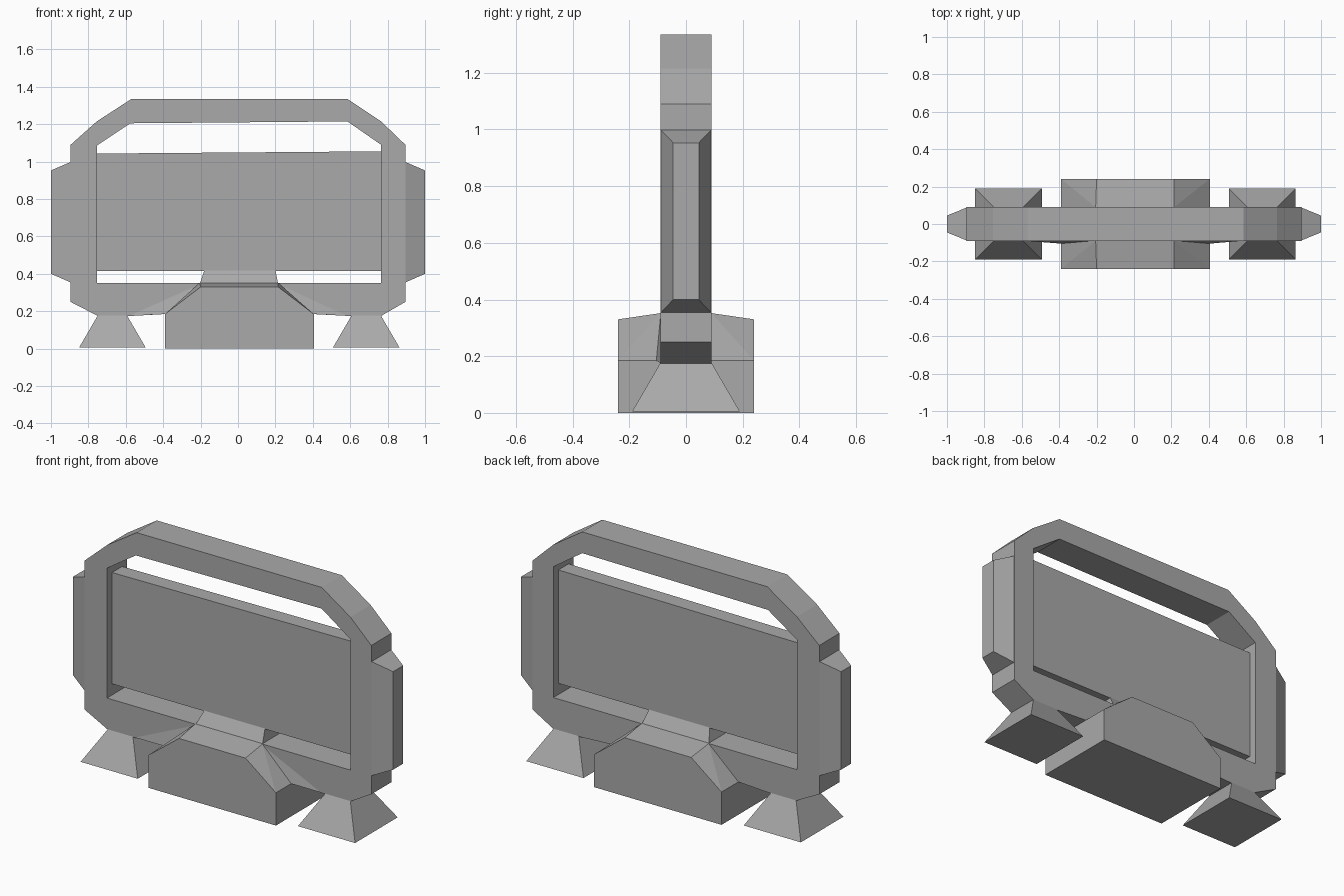
import bpy
import bmesh

cube = bpy.data.objects.get("Cube")
if cube:
    bpy.data.objects.remove(cube, do_unlink=True)

# Single flat colour
grey = bpy.data.materials.new("mid_grey")
grey.use_nodes = True
tone = (0.4, 0.4, 0.4, 1)
grey.diffuse_color = tone
grey.node_tree.nodes["Principled BSDF"].inputs["Base Color"].default_value = tone

HALF = 0.09   # half depth of the frame
THIN = 0.045  # half depth of the panel and side grips


def finish(name, bm):
    bmesh.ops.recalc_face_normals(bm, faces=bm.faces)
    mesh = bpy.data.meshes.new(name)
    bm.to_mesh(mesh)
    bm.free()
    mesh.materials.append(grey)
    obj = bpy.data.objects.new(name, mesh)
    bpy.context.collection.objects.link(obj)
    return obj


def hull(name, points):
    """Convex solid around the given points."""
    bm = bmesh.new()
    verts = [bm.verts.new(p) for p in points]
    bmesh.ops.convex_hull(bm, input=verts)
    bmesh.ops.dissolve_limit(bm, angle_limit=0.01, verts=bm.verts, edges=bm.edges)
    return finish(name, bm)


def slab(profile, depth):
    """Copy an x-z profile to both the front and the back."""
    return [(x, y, z) for x, z in profile for y in (-depth, depth)]


def rect(x0, x1, z, depth):
    return slab([(x0, z), (x1, z)], depth)


# Outer ring with a chamfered opening
outer = [(-0.57, 1.335), (0.585, 1.335), (0.765, 1.215), (0.895, 1.09),
         (0.895, 0.25), (0.765, 0.175), (0.59, 0.175), (0.4, 0.185),
         (-0.39, 0.185), (-0.57, 0.175), (-0.75, 0.175), (-0.895, 0.25),
         (-0.895, 1.09), (-0.755, 1.215)]
inner = [(-0.575, 1.205), (0.585, 1.215), (0.765, 1.09), (0.765, 0.352),
         (-0.755, 0.352), (-0.755, 1.085)]
bm = bmesh.new()
for loop in (outer, inner):
    ring = [bm.verts.new((x, 0, z)) for x, z in loop]
    for a, b in zip(ring, ring[1:] + ring[:1]):
        bm.edges.new((a, b))
bmesh.ops.triangle_fill(bm, edges=bm.edges[:], use_beauty=True, normal=(0, -1, 0))
frame = finish("frame", bm)
solid = frame.modifiers.new("thickness", 'SOLIDIFY')
solid.thickness = 2 * HALF
solid.offset = 0

# Recessed panel and the neck that carries it
hull("panel", slab([(-0.757, 0.415), (0.767, 0.415), (0.767, 1.055), (-0.757, 1.043)], THIN))
hull("panel_neck", rect(-0.205, 0.215, 0.345, HALF) + rect(-0.18, 0.2, 0.418, THIN))

# Tapered side grips and splayed feet
for side, sign in (("left", 1), ("right", -1)):
    hull(side + "_grip",
         slab([(sign * 0.89, 0.352), (sign * 0.89, 1.0)], HALF)
         + slab([(sign * 1.0, 0.4), (sign * 1.0, 0.953)], THIN))
    shift = 0.007
    hull(side + "_foot",
         rect(sign * 0.6 + shift, sign * 0.757 + shift, 0.177, HALF)
         + rect(sign * 0.5 + shift, sign * 0.857 + shift, 0.005, 0.19))
    # Slim fillet blending the frame into the base
    edge = sign * 0.395 + shift
    hull(side + "_fillet",
         [(sign * 0.58, -HALF, 0.176), (edge, -0.105, 0.185),
          (sign * 0.2 + shift, -HALF, 0.35), (edge, -HALF + 0.01, 0.185)])

# Central base block with sloped shoulders
hull("base", rect(-0.39, 0.405, 0, 0.24) + rect(-0.39, 0.405, 0.185, 0.24)
     + rect(-0.2, 0.215, 0.33, 0.24) + rect(-0.205, 0.215, 0.352, HALF))
